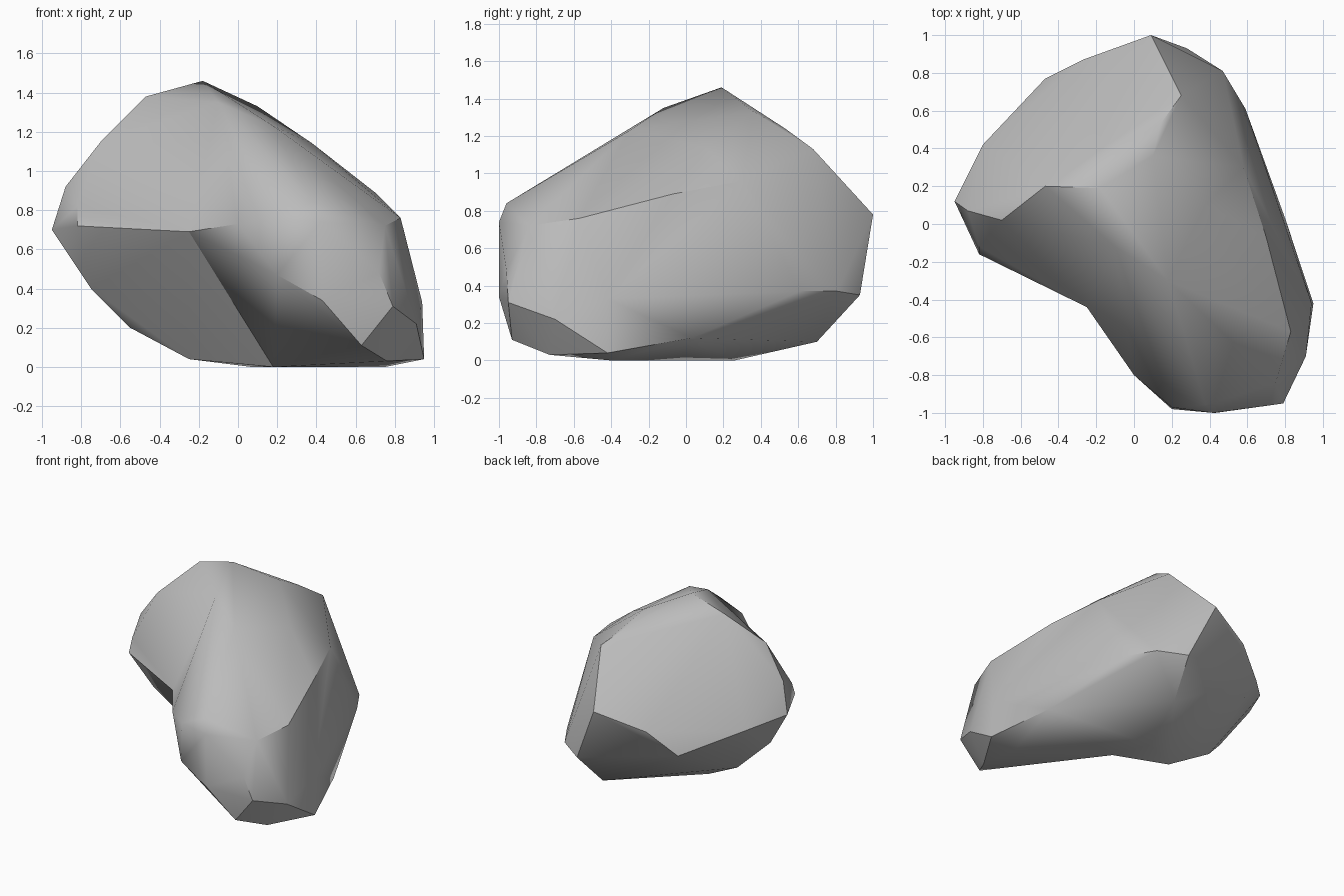
import bpy
import bmesh
import math

# Remove only the default cube
default_cube = bpy.data.objects.get("Cube")
if default_cube:
    bpy.data.objects.remove(default_cube, do_unlink=True)


def make_material(name, colour):
    material = bpy.data.materials.new(name)
    material.use_nodes = True
    material.diffuse_color = colour
    shader = next(node for node in material.node_tree.nodes
                  if node.type == "BSDF_PRINCIPLED")
    shader.inputs["Base Color"].default_value = colour
    shader.inputs["Roughness"].default_value = 0.9
    return material


def make_chunk(name, corners, material):
    """Wrap a set of corner points in a faceted convex shell."""
    mesh = bpy.data.meshes.new(name)
    shell = bmesh.new()
    for corner in corners:
        shell.verts.new(corner)
    hull = bmesh.ops.convex_hull(shell, input=shell.verts)
    loose = {item for item in hull["geom_interior"] + hull["geom_unused"]
             if isinstance(item, bmesh.types.BMVert)}
    bmesh.ops.delete(shell, geom=list(loose), context="VERTS")
    bmesh.ops.recalc_face_normals(shell, faces=shell.faces)
    shell.to_mesh(mesh)
    shell.free()
    mesh.materials.append(material)
    chunk = bpy.data.objects.new(name, mesh)
    bpy.context.scene.collection.objects.link(chunk)
    return chunk


stone = make_material("grey stone", (0.5, 0.5, 0.5, 1))

# Summit and the ridge running down its right side
summit = [(-.18, .19, 1.46), (-.1, -.12, 1.35), (.18, -.3, 1.23),
          (.1, .36, 1.33), (.38, .1, 1.14)]
ridge = [(.25, .68, 1.13), (.58, .3, .96), (.7, -.07, .89)]

# Left shoulder with its chipped tip and rounded underside
shoulder = [(-.47, .2, 1.38), (-.7, .02, 1.15), (-.88, .07, .92),
            (-.95, .12, .7), (-.82, -.12, .82), (-.82, -.16, .72),
            (-.8, .42, .65), (-.75, .04, .4), (-.55, .16, .2)]

# Broad sloping back and its lower lip
back = [(.14, .53, 1.24), (.09, 1, .78), (-.27, .87, .67),
        (-.47, .77, .5), (.28, .93, .35), (.47, .81, .37), (.22, .7, .1)]
flank = [(.59, .61, .37), (.8, .03, .12)]

# Ground contact and the inner corner of the front hollow
base = [(.18, -.02, 0), (.07, .26, 0), (-.25, .08, .04)]
hollow = [(-.25, -.44, .69)]

# Front lobe: crown, blunt nose, right bevel and underside
lobe_crown = [(0, -.8, .73), (.2, -.97, .76), (.38, -.96, .84)]
lobe_nose = [(.2, -.98, .47), (.43, -1, .34), (.42, -1, .74),
             (.63, -.93, .11), (.72, -.96, .48), (.79, -.95, .31)]
lobe_side = [(.75, -.84, .72), (.83, -.57, .76), (.94, -.42, .33),
             (.91, -.7, .22), (.95, -.42, .04), (.76, -.73, .03),
             (.75, -.4, 0)]

# The two masses overlap, leaving a natural hollow where they meet
rock = make_chunk("rock", summit + ridge + shoulder + back + flank
                  + base + hollow, stone)
front_lobe = make_chunk("front_lobe", summit + ridge + flank + base[:1]
                        + hollow + lobe_crown + lobe_nose + lobe_side, stone)
front_lobe.hide_render = True

union = rock.modifiers.new("join lobe", "BOOLEAN")
union.operation = "UNION"
union.solver = "EXACT"
union.object = front_lobe

bpy.ops.object.select_all(action="DESELECT")
bpy.context.view_layer.objects.active = rock
rock.select_set(True)
bpy.ops.object.modifier_apply(modifier=union.name)
bpy.data.objects.remove(front_lobe, do_unlink=True)

# Merge seams and soften the shallow facets, keeping the hard chips crisp
surface = bmesh.new()
surface.from_mesh(rock.data)
bmesh.ops.remove_doubles(surface, verts=surface.verts, dist=0.01)
bmesh.ops.recalc_face_normals(surface, faces=surface.faces)
surface.to_mesh(rock.data)
surface.free()
bpy.ops.object.shade_smooth_by_angle(angle=math.radians(35))
